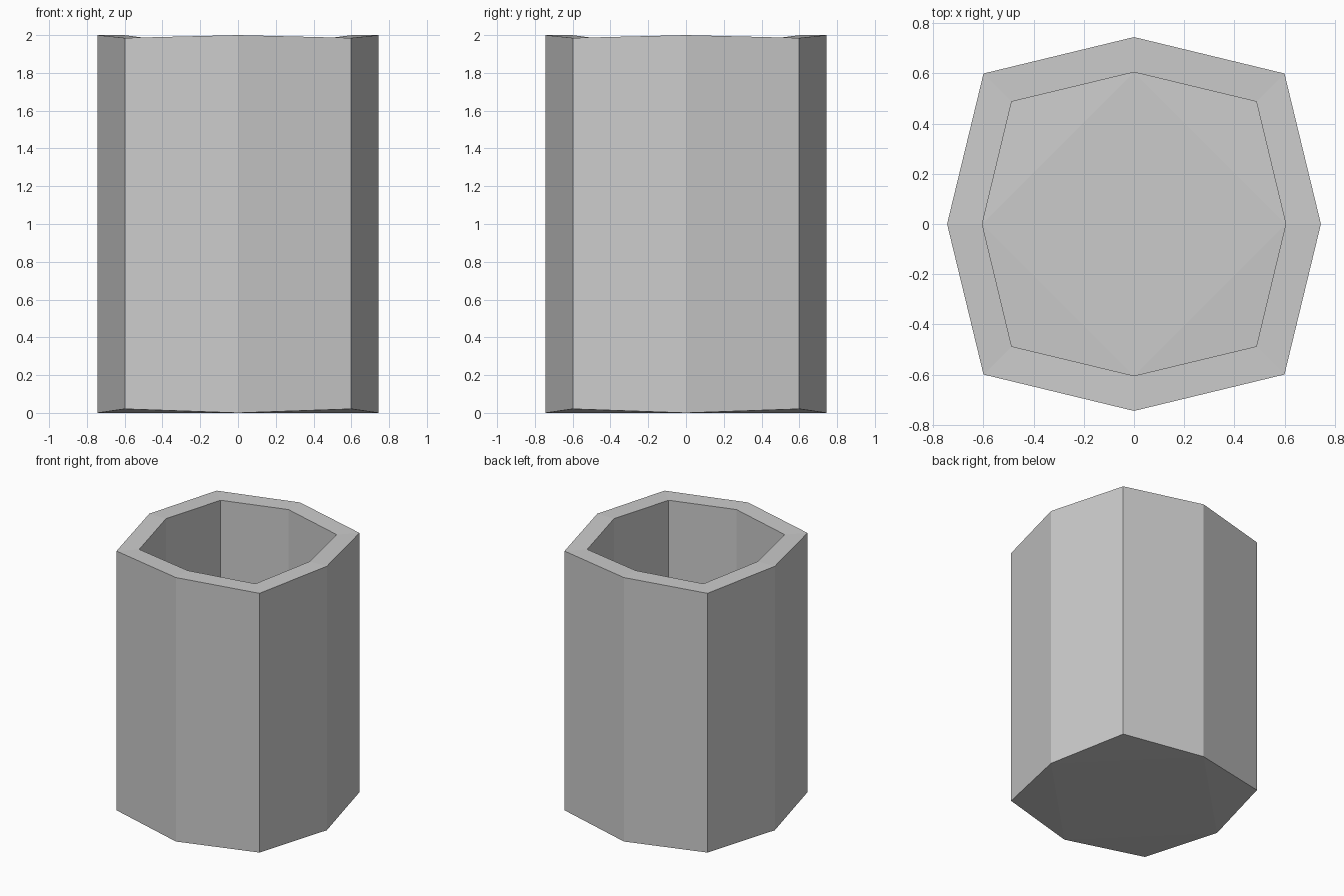
import bpy, bmesh, math

if "Cube" in bpy.data.objects:
    bpy.data.objects.remove(bpy.data.objects["Cube"])

bm = bmesh.new()


def ring(axis, corner, z_axis, z_corner):
    """Eight-sided ring: even points lie on the axes, odd ones on the diagonals."""
    verts = []
    for i in range(8):
        a = i * math.pi / 4
        r, z = (axis, z_axis) if i % 2 == 0 else (corner * math.sqrt(2), z_corner)
        verts.append(bm.verts.new((r * math.cos(a), r * math.sin(a), z)))
    return verts


def bridge(a, b):
    for i in range(8):
        j = (i + 1) % 8
        bm.faces.new((a[i], a[j], b[j], b[i]))


def cap(r):
    """Flat middle square with four slightly tilted corner triangles."""
    bm.faces.new(r[0::2])
    for i in range(0, 8, 2):
        bm.faces.new((r[i], r[i + 1], r[(i + 2) % 8]))


# Outer wall, rim, inner wall and floor
base = ring(0.744, 0.599, 0.0, 0.021)
rim_outer = ring(0.744, 0.599, 2.0, 1.985)
rim_inner = ring(0.604, 0.487, 2.0, 1.985)
floor = ring(0.604, 0.487, 0.16, 0.145)
cap(base)
bridge(base, rim_outer)
bridge(rim_outer, rim_inner)
bridge(rim_inner, floor)
cap(floor)

bmesh.ops.recalc_face_normals(bm, faces=bm.faces)
mesh = bpy.data.meshes.new("cup")
bm.to_mesh(mesh)
bm.free()
cup = bpy.data.objects.new("cup", mesh)
bpy.context.collection.objects.link(cup)
